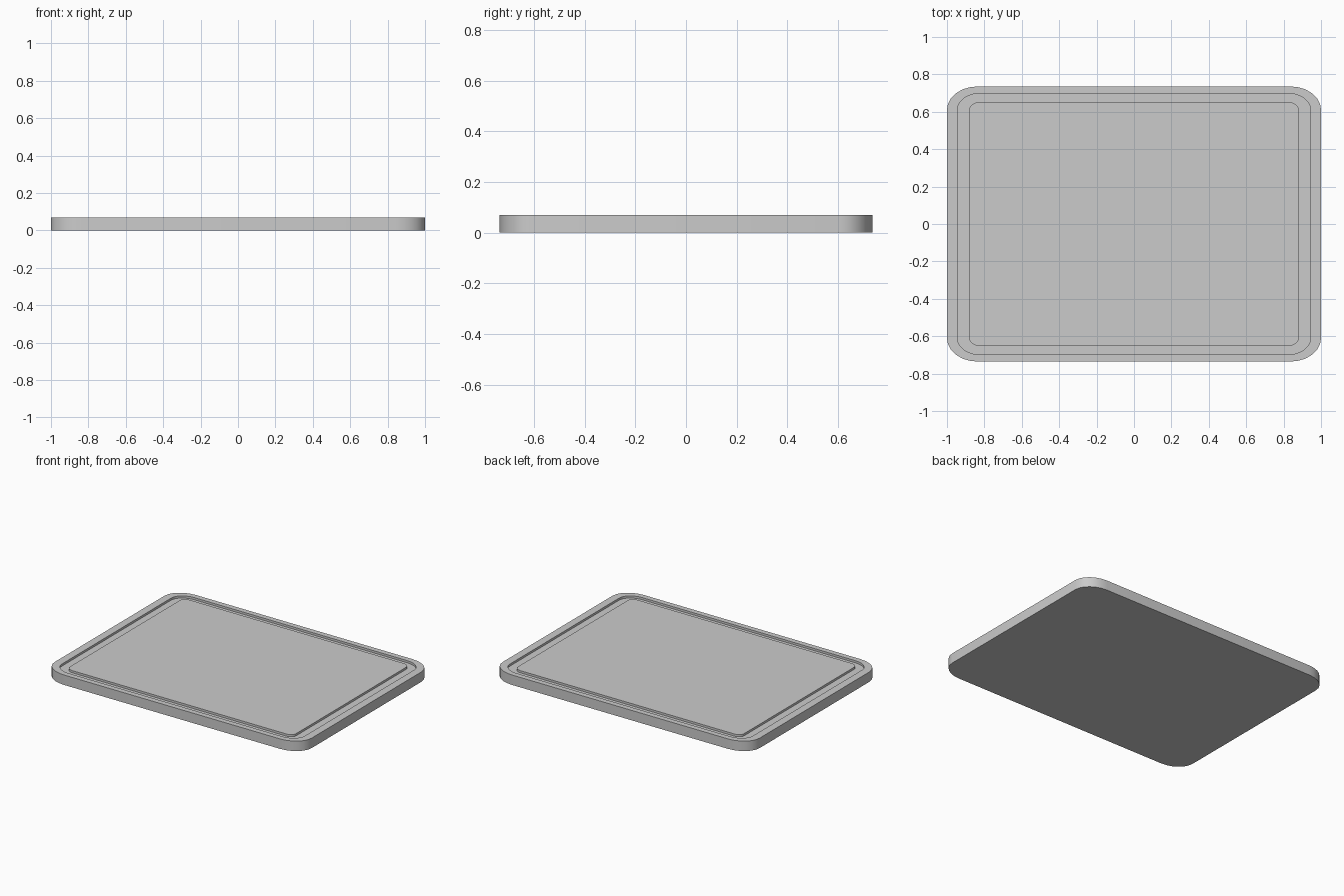
import bpy, bmesh, math

if "Cube" in bpy.data.objects:
    bpy.data.objects.remove(bpy.data.objects["Cube"])

SEG = 6  # segments per rounded corner


def ring(bm, hx, hy, rx, ry, z):
    """Rounded rectangle loop of vertices at height z."""
    verts = []
    for sx, sy, start in ((1, 1, 0), (-1, 1, 90), (-1, -1, 180), (1, -1, 270)):
        for i in range(SEG + 1):
            a = math.radians(start + 90 * i / SEG)
            verts.append(bm.verts.new((sx * (hx - rx) + rx * math.cos(a),
                                       sy * (hy - ry) + ry * math.sin(a), z)))
    return verts


TOP, GROOVE = 0.07, 0.055
edge = (1.0, 0.735, 0.16, 0.125)
groove_outer = (0.945, 0.697, 0.115, 0.09)
groove_inner = (0.88, 0.651, 0.05, 0.04)

# Board cross-section: bottom edge, side, rim, juice groove, cutting surface
bm = bmesh.new()
rings = [ring(bm, *shape, z) for shape, z in (
    (edge, 0), (edge, TOP),
    (groove_outer, TOP), (groove_outer, GROOVE),
    (groove_inner, GROOVE), (groove_inner, TOP))]
for a, b in zip(rings, rings[1:]):
    n = len(a)
    for i in range(n):
        j = (i + 1) % n
        bm.faces.new((a[i], a[j], b[j], b[i]))
bm.faces.new(list(reversed(rings[0])))
bm.faces.new(rings[-1])
bmesh.ops.recalc_face_normals(bm, faces=bm.faces)

mesh = bpy.data.meshes.new("cutting_board")
bm.to_mesh(mesh)
bm.free()
board = bpy.data.objects.new("cutting_board", mesh)
bpy.context.collection.objects.link(board)

# Smooth corners, crisp groove and rim edges
bpy.context.view_layer.objects.active = board
board.select_set(True)
bpy.ops.object.shade_smooth_by_angle(angle=math.radians(30))
